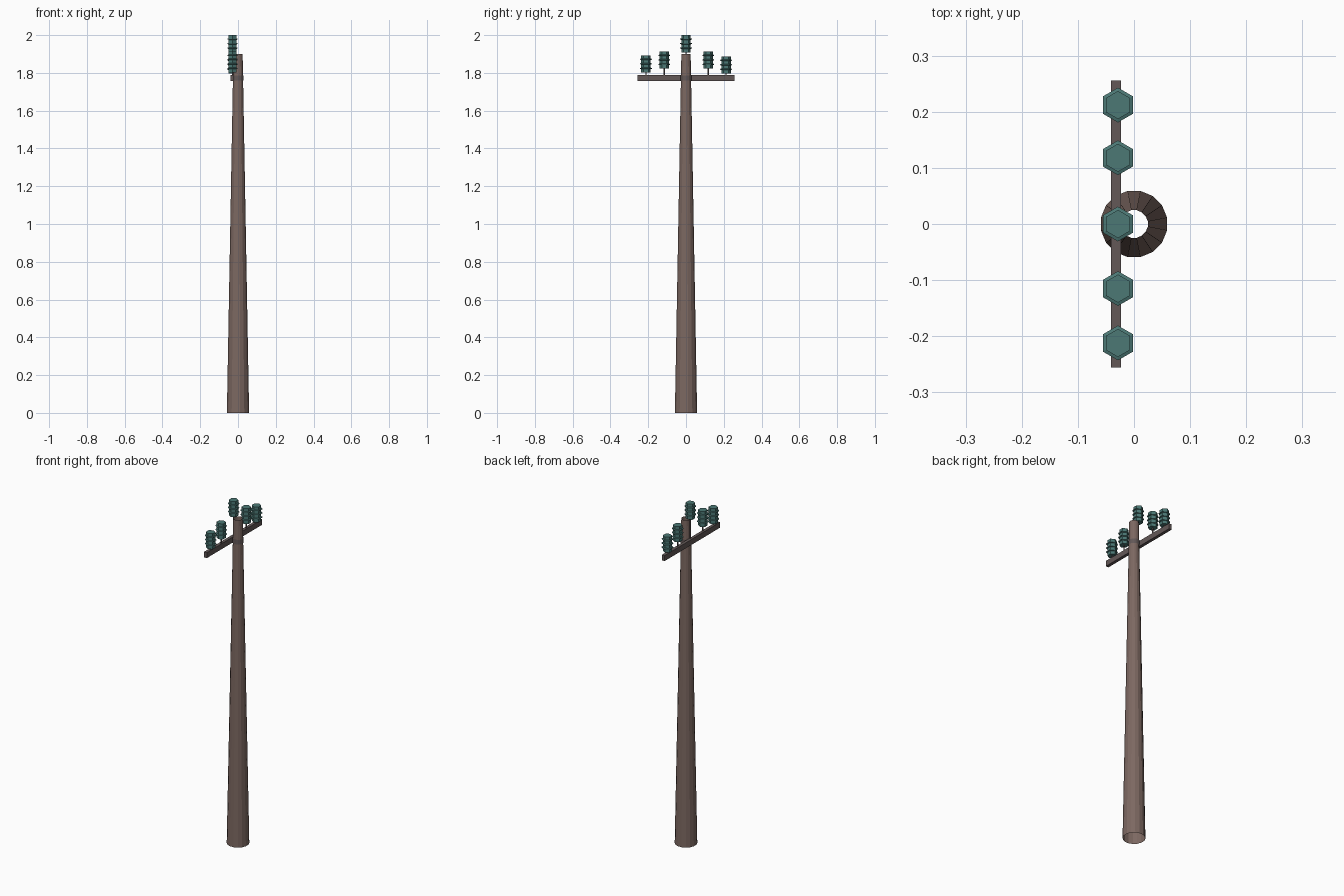
import bpy, bmesh, math

if "Cube" in bpy.data.objects:
    bpy.data.objects.remove(bpy.data.objects["Cube"])


def material(name, rgb):
    m = bpy.data.materials.new(name)
    m.diffuse_color = (*rgb, 1)
    m.use_nodes = True
    m.node_tree.nodes["Principled BSDF"].inputs["Base Color"].default_value = m.diffuse_color
    return m


BROWN = material("weathered wood brown", (0.205, 0.140, 0.121))
GREY = material("crossarm grey brown", (0.125, 0.098, 0.096))
TEAL = material("insulator teal", (0.072, 0.190, 0.178))


def lathe(name, profile, sides, loc, mat, phase=0.0, caps=True):
    """Flat-faced turned part from (radius, height) points."""
    bm = bmesh.new()
    step = 2 * math.pi / sides
    rings = [[bm.verts.new((r * math.cos(phase + i * step),
                            r * math.sin(phase + i * step), z))
              for i in range(sides)] for r, z in profile]
    for a, b in zip(rings, rings[1:]):
        for i in range(sides):
            j = (i + 1) % sides
            bm.faces.new((a[i], a[j], b[j], b[i]))
    if caps:
        bm.faces.new(rings[0][::-1])
        bm.faces.new(rings[-1])
    me = bpy.data.meshes.new(name)
    bm.to_mesh(me)
    bm.free()
    me.materials.append(mat)
    ob = bpy.data.objects.new(name, me)
    ob.location = loc
    bpy.context.collection.objects.link(ob)
    return ob


# Tapered hollow pole, open at both ends
lathe("pole", [(0.06, 0), (0.025, 1.9)], 16, (0, 0, 0), BROWN,
      phase=math.pi / 16, caps=False)

# Strap holding the crossarm to the pole
lathe("strap", [(0.0295, 1.76), (0.0295, 1.787)], 16, (0, 0, 0), GREY,
      phase=math.pi / 16, caps=False)

# Crossarm
bpy.ops.mesh.primitive_cube_add(size=1, location=(-0.032, 0, 1.774))
arm = bpy.context.object
arm.name = "crossarm"
arm.scale = (0.018, 0.512, 0.032)
arm.data.materials.append(GREY)

# Insulator profile: hexagonal body with three thin flanges
H = 0.091
body = [(0.025, 0)]
for z in (0.018, 0.042, 0.066):
    body += [(0.025, z), (0.031, z + 0.002), (0.031, z + 0.006), (0.025, z + 0.008)]
body.append((0.025, H))

# Five insulators on thin pins: (y, top height)
for y, top in ((-0.212, 1.893), (-0.115, 1.914), (0, 2.0), (0.118, 1.914), (0.212, 1.888)):
    lathe("insulator", body, 6, (-0.0286, y, top - H), TEAL, phase=math.pi / 6)
    lathe("insulator_pin", [(0.004, 1.785), (0.004, top - H + 0.005)], 6,
          (-0.0286, y, 0), GREY)
